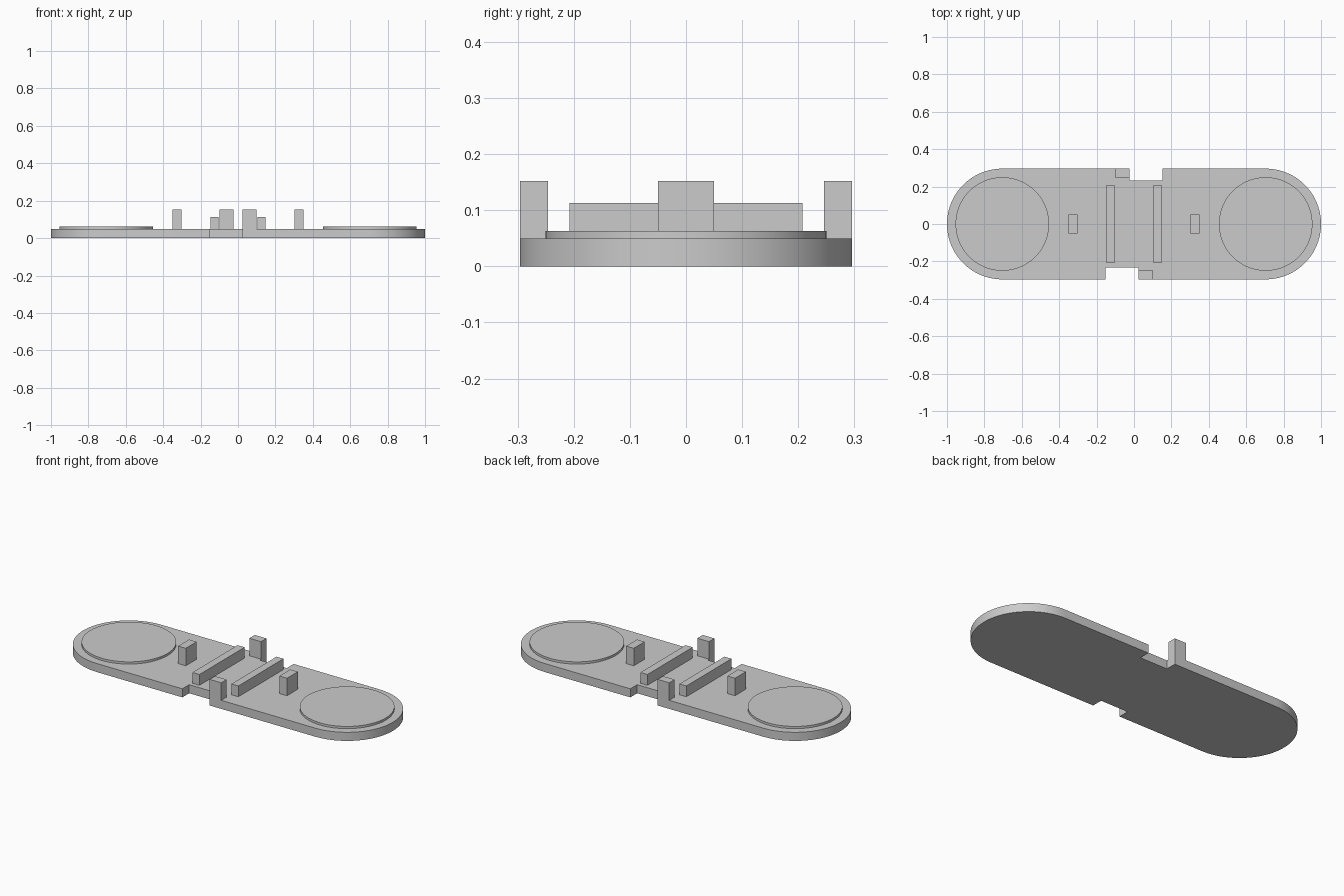
import bpy
import bmesh
from math import cos, sin, pi, radians

BASE_TOP = 0.05
RADIUS = 0.296
CAP_X = 1 - RADIUS

cube = bpy.data.objects.get("Cube")
if cube:
    bpy.data.objects.remove(cube, do_unlink=True)

grey = bpy.data.materials.new("plain grey")
grey.use_nodes = True
colour = (0.6, 0.6, 0.6, 1)
grey.diffuse_color = colour
grey.node_tree.nodes["Principled BSDF"].inputs["Base Color"].default_value = colour


def prism(name, outline, z0, z1, smooth=False):
    """Extrude a counter-clockwise outline from z0 to z1."""
    bm = bmesh.new()
    face = bm.faces.new([bm.verts.new((x, y, z0)) for x, y in outline])
    top = bmesh.ops.extrude_face_region(bm, geom=[face])["geom"]
    verts = [v for v in top if isinstance(v, bmesh.types.BMVert)]
    bmesh.ops.translate(bm, verts=verts, vec=(0, 0, z1 - z0))
    bmesh.ops.recalc_face_normals(bm, faces=bm.faces)
    mesh = bpy.data.meshes.new(name)
    bm.to_mesh(mesh)
    bm.free()
    mesh.materials.append(grey)
    obj = bpy.data.objects.new(name, mesh)
    bpy.context.collection.objects.link(obj)
    if smooth:
        bpy.ops.object.select_all(action="DESELECT")
        obj.select_set(True)
        bpy.context.view_layer.objects.active = obj
        bpy.ops.object.shade_smooth_by_angle(angle=radians(30))
    return obj


def arc(cx, r, start, end, steps):
    angles = [start + (end - start) * i / steps for i in range(steps + 1)]
    return [(cx + r * cos(a), r * sin(a)) for a in angles]


def box(name, x0, x1, y0, y1, height):
    prism(name, [(x0, y0), (x1, y0), (x1, y1), (x0, y1)], BASE_TOP, height)


# Base plate: one half outline with its notch, turned half a revolution
front_notch = [(-0.152, -RADIUS), (-0.152, -0.233), (0.024, -0.233), (0.024, -RADIUS)]
half = front_notch + arc(CAP_X, RADIUS, -pi / 2, pi / 2, 48)
prism("base_plate", half + [(-x, -y) for x, y in half], 0, BASE_TOP, smooth=True)

# Round pads, pegs and rails, paired on both sides
for side, s in (("left", 1), ("right", -1)):
    circle = arc(s * CAP_X, 0.25, 0, 2 * pi, 96)[:-1]
    prism(side + "_round_pad", circle, BASE_TOP, 0.063, smooth=True)
    for part, inner, outer, depth, height in (("peg", 0.302, 0.351, 0.05, 0.152),
                                              ("rail", 0.103, 0.148, 0.208, 0.113)):
        x0, x1 = sorted((s * inner, s * outer))
        box(side + "_" + part, x0, x1, -depth, depth, height)

# Edge posts beside the notches
box("front_post", 0.024, 0.099, -RADIUS, -0.246, 0.152)
box("back_post", -0.099, -0.024, 0.246, RADIUS, 0.152)
